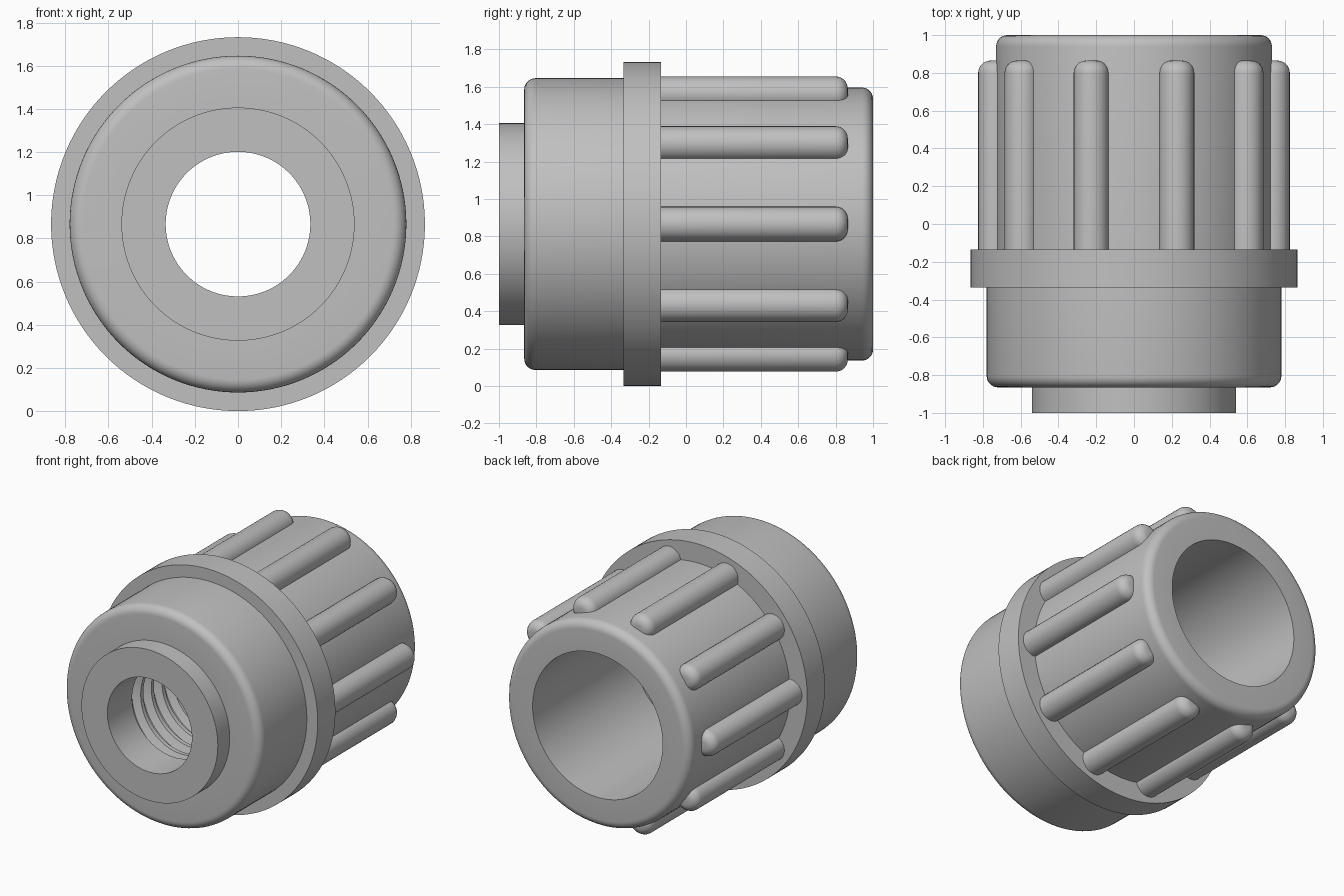
import bpy, bmesh, math
from mathutils import Matrix, Vector

old = bpy.data.objects.get("Cube")
if old:
    bpy.data.objects.remove(old, do_unlink=True)

AXIS_Z = 0.866
RIBS = 10

grey = bpy.data.materials.new("plain grey")
grey.use_nodes = True
GREY = (0.53, 0.53, 0.53, 1)
grey.diffuse_color = GREY
grey.node_tree.nodes["Principled BSDF"].inputs["Base Color"].default_value = GREY


def finish(name, bm, location):
    """Turn a bmesh into a smooth-shaded object with sharp edges kept."""
    bmesh.ops.remove_doubles(bm, verts=bm.verts, dist=1e-5)
    bmesh.ops.recalc_face_normals(bm, faces=bm.faces)
    mesh = bpy.data.meshes.new(name)
    bm.to_mesh(mesh)
    bm.free()
    mesh.materials.append(grey)
    obj = bpy.data.objects.new(name, mesh)
    bpy.context.collection.objects.link(obj)
    obj.location = location
    bpy.ops.object.select_all(action='DESELECT')
    obj.select_set(True)
    bpy.context.view_layer.objects.active = obj
    bpy.ops.object.shade_smooth_by_angle(angle=math.radians(30))
    return obj


def fillet(r, y, size, end, steps=7):
    """Rounded outer corner at (r, y); end is +1 at the back, -1 at the front."""
    arc = [(r - size + size * math.cos(a), y - end * size + end * size * math.sin(a))
           for a in (math.pi / 2 * i / steps for i in range(steps + 1))]
    return arc if end > 0 else arc[::-1]


def lathe(name, profile, location, steps, closed):
    """Spin a (radius, y) profile around the y axis."""
    bm = bmesh.new()
    verts = [bm.verts.new((r, y, 0)) for r, y in profile]
    pairs = list(zip(verts, verts[1:]))
    if closed:
        pairs.append((verts[-1], verts[0]))
    edges = [bm.edges.new(p) for p in pairs]
    bmesh.ops.spin(bm, geom=verts + edges, cent=(0, 0, 0), axis=(0, 1, 0),
                   angle=math.tau, steps=steps, use_merge=True)
    return finish(name, bm, location)


# Hollow body: nose, rounded front drum, flange, sleeve and stepped bore
body = [(0.335, -1), (0.54, -1), (0.54, -0.865)]
body += fillet(0.78, -0.865, 0.06, -1)
body += [(0.78, -0.335), (0.866, -0.335), (0.866, -0.135), (0.73, -0.135)]
body += fillet(0.73, 1, 0.06, 1)
body += [(0.515, 1), (0.515, -0.13), (0.39, -0.13), (0.39, -0.72), (0.335, -0.72)]
lathe("hollow_body", body, (0, 0, AXIS_Z), 128, True)

# Grip ribs: round bars half sunk in the sleeve, with rounded back ends
rib = [(0, -0.2), (0.093, -0.2)] + fillet(0.093, 0.865, 0.065, 1) + [(0, 0.865)]
for i in range(RIBS):
    a = math.tau * i / RIBS
    spot = (0.732 * math.cos(a), 0, AXIS_Z + 0.732 * math.sin(a))
    lathe(f"grip_rib_{i + 1}", rib, spot, 32, False)

# Internal thread: a helical ridge inside the bore
PITCH, TURNS, SEGMENTS = 0.12, 4, 64
section = [(0.41, -0.045), (0.337, -0.015), (0.337, 0.015), (0.41, 0.045)]
bm = bmesh.new()
rings = []
for i in range(TURNS * SEGMENTS + 1):
    turn = i / SEGMENTS
    spin = Matrix.Rotation(math.tau * turn, 3, 'Y')
    rings.append([bm.verts.new(spin @ Vector((r, y - 0.665 + PITCH * turn, 0)))
                  for r, y in section])
for a, b in zip(rings, rings[1:]):
    for j in range(4):
        k = (j + 1) % 4
        bm.faces.new((a[j], a[k], b[k], b[j]))
bm.faces.new(rings[0])
bm.faces.new(rings[-1])
finish("internal_thread", bm, (0, 0, AXIS_Z))
